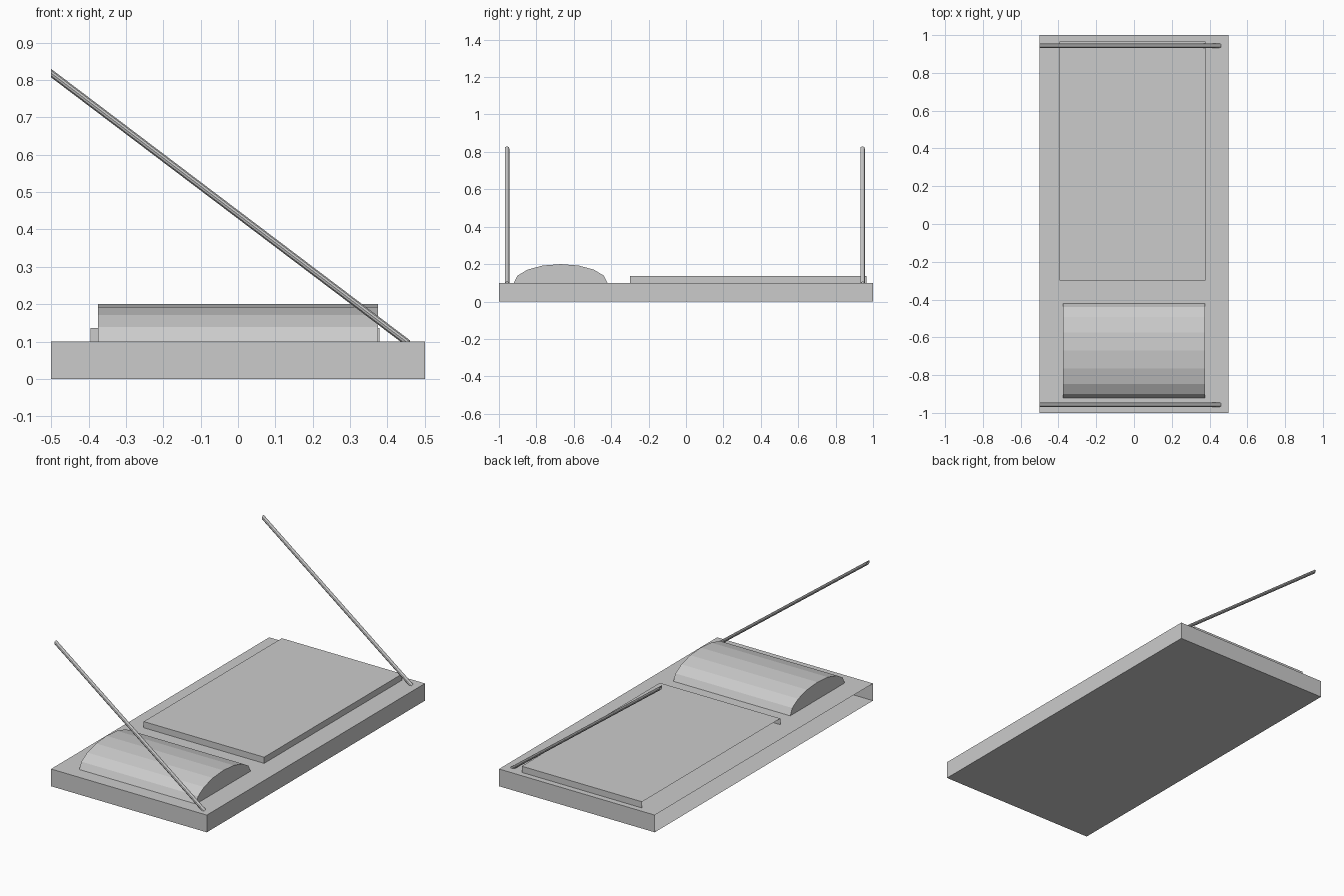
import bpy, bmesh, math
from mathutils import Vector

if "Cube" in bpy.data.objects:
    bpy.data.objects.remove(bpy.data.objects["Cube"])


def finish(name, bm):
    me = bpy.data.meshes.new(name)
    bm.to_mesh(me)
    bm.free()
    ob = bpy.data.objects.new(name, me)
    bpy.context.collection.objects.link(ob)
    return ob


def open_box(name, lo, hi, bottom=True):
    """Box whose -x side is left open."""
    bm = bmesh.new()
    bmesh.ops.create_cube(bm, size=1)
    lo, hi = Vector(lo), Vector(hi)
    for v in bm.verts:
        v.co = (lo + hi) / 2 + v.co * (hi - lo)
    bm.normal_update()
    gone = [f for f in bm.faces
            if f.normal.x < -0.9 or (not bottom and f.normal.z < -0.9)]
    bmesh.ops.delete(bm, geom=gone, context='FACES')
    return finish(name, bm)


def sweep(name, profile, start, end, closed, caps):
    """Extrude a (y, z) profile from start to end."""
    bm = bmesh.new()
    a, b = [[bm.verts.new(Vector((0, y, z)) + Vector(p)) for y, z in profile]
            for p in (start, end)]
    n = len(profile)
    for i in range(n if closed else n - 1):
        j = (i + 1) % n
        bm.faces.new((a[i], b[i], b[j], a[j]))
    if caps:
        bm.faces.new(a)
        bm.faces.new(b[::-1])
    bmesh.ops.recalc_face_normals(bm, faces=bm.faces)
    return finish(name, bm)


def arc(ry, rz, steps, total):
    return [(ry * math.cos(total * i / steps), rz * math.sin(total * i / steps))
            for i in range(steps + (total < 6))]


# Base slab and raised flat panel
open_box("base", (-0.5, -1, 0), (0.5, 1, 0.1))
open_box("flat_panel", (-0.395, -0.3, 0.1), (0.378, 0.966, 0.136), bottom=False)

# Low half-round bolster
sweep("bolster", arc(0.25, 0.1, 8, math.pi),
      (-0.375, -0.67, 0.1), (0.375, -0.67, 0.1), False, True)

# Pair of slanted rods
for side, y in (("front", -0.957), ("back", 0.944)):
    sweep(side + "_rod", arc(0.012, 0.012, 10, math.tau),
          (-0.5, y, 0.818), (0.46, y, 0.092), True, False)
